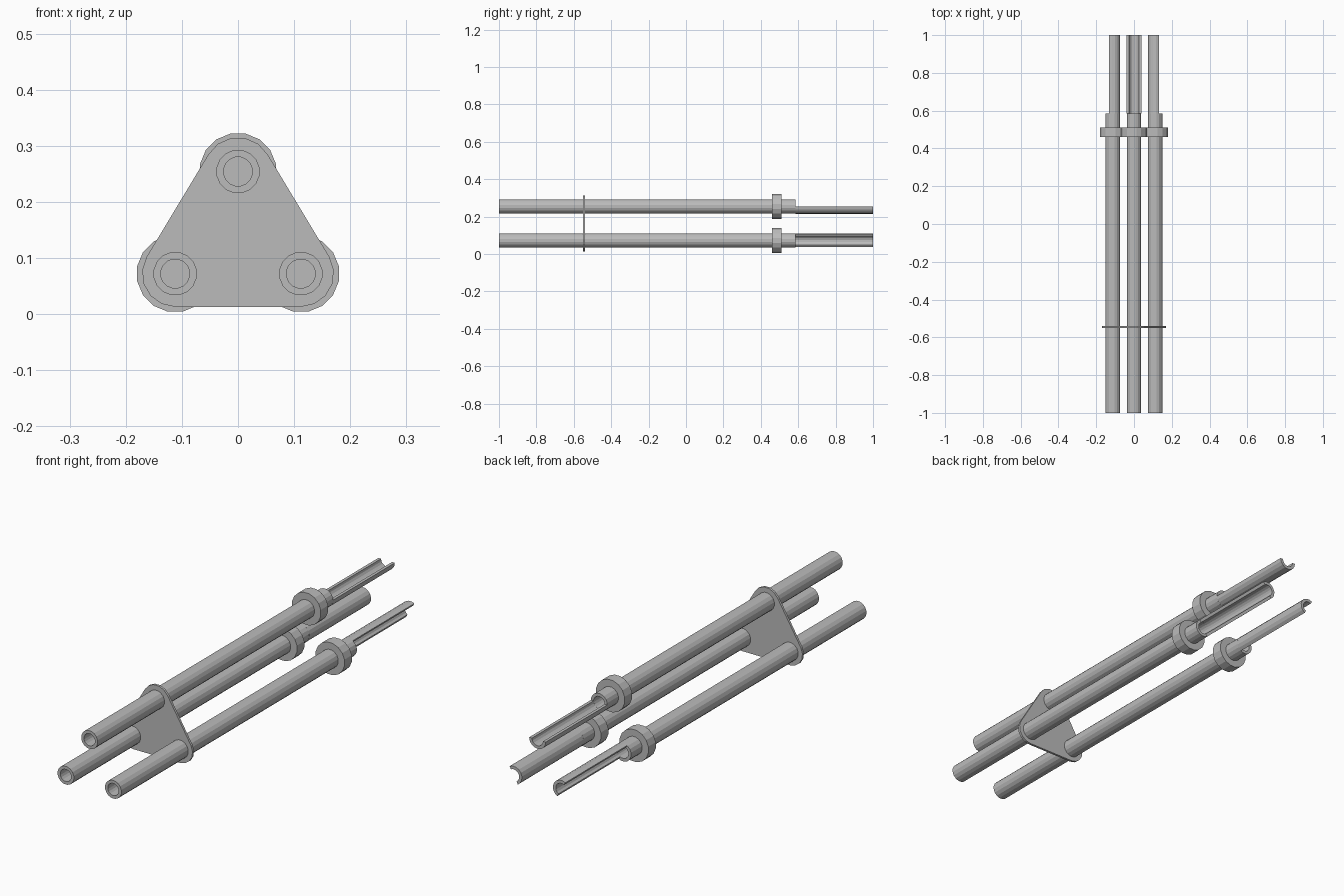
import bpy, bmesh, math
from mathutils import Vector

if "Cube" in bpy.data.objects:
    bpy.data.objects.remove(bpy.data.objects["Cube"])

SIDES = 16
mat = bpy.data.materials.new("plain grey")
mat.diffuse_color = (0.5, 0.5, 0.5, 1)
mat.use_nodes = True
mat.node_tree.nodes["Principled BSDF"].inputs["Base Color"].default_value = mat.diffuse_color


def finish(name, bm):
    bmesh.ops.recalc_face_normals(bm, faces=bm.faces)
    me = bpy.data.meshes.new(name)
    bm.to_mesh(me)
    bm.free()
    me.materials.append(mat)
    ob = bpy.data.objects.new(name, me)
    bpy.context.collection.objects.link(ob)
    return ob


def prism(name, outline, y0, y1):
    """Extrude an (x, z) outline along y."""
    bm = bmesh.new()
    face = bm.faces.new([bm.verts.new((x, y0, z)) for x, z in outline])
    ext = bmesh.ops.extrude_face_region(bm, geom=[face])["geom"]
    bmesh.ops.translate(bm, vec=(0, y1 - y0, 0),
                        verts=[v for v in ext if isinstance(v, bmesh.types.BMVert)])
    return finish(name, bm)


def arc(c, r, start, sweep, n):
    return [(c[0] + r * math.cos(start + sweep * i / n),
             c[1] + r * math.sin(start + sweep * i / n)) for i in range(n + 1)]


def ring(name, c, r_out, r_in, y0, y1):
    """Hollow cylinder along y."""
    bm = bmesh.new()
    loops = []
    for r, y in ((r_out, y0), (r_out, y1), (r_in, y1), (r_in, y0)):
        pts = arc(c, r, math.pi / SIDES, 2 * math.pi, SIDES)[:-1]
        loops.append([bm.verts.new((x, y, z)) for x, z in pts])
    for k in range(4):
        a, b = loops[k], loops[(k + 1) % 4]
        for i in range(SIDES):
            j = (i + 1) % SIDES
            bm.faces.new((a[i], a[j], b[j], b[i]))
    return finish(name, bm)


R, R_IN = 0.039, 0.026
# name, centre (x, z), direction the open trough faces
tubes = [("top", (0, 0.254), 90), ("left", (-0.112, 0.072), 210), ("right", (0.112, 0.072), 330)]

for name, c, ang in tubes:
    ring(name + "_tube", c, R, R_IN, -1, 0.585)
    ring(name + "_collar", c, 0.069, R - 0.002, 0.46, 0.51)
    # half-open trough, kept on the side facing the centre
    start = math.radians(ang + 90)
    n = SIDES // 2
    outline = arc(c, R, start, math.pi, n) + arc(c, R_IN, start, math.pi, n)[::-1]
    prism(name + "_trough", outline, 0.585, 1)

# rounded triangular brace plate, closing the bores
corners = []
for name, c, ang in tubes:
    corners += arc(c, 0.061 if name == "top" else 0.059, math.radians(ang - 60), math.radians(120), 5)
prism("brace_plate", corners, -0.55, -0.54)
